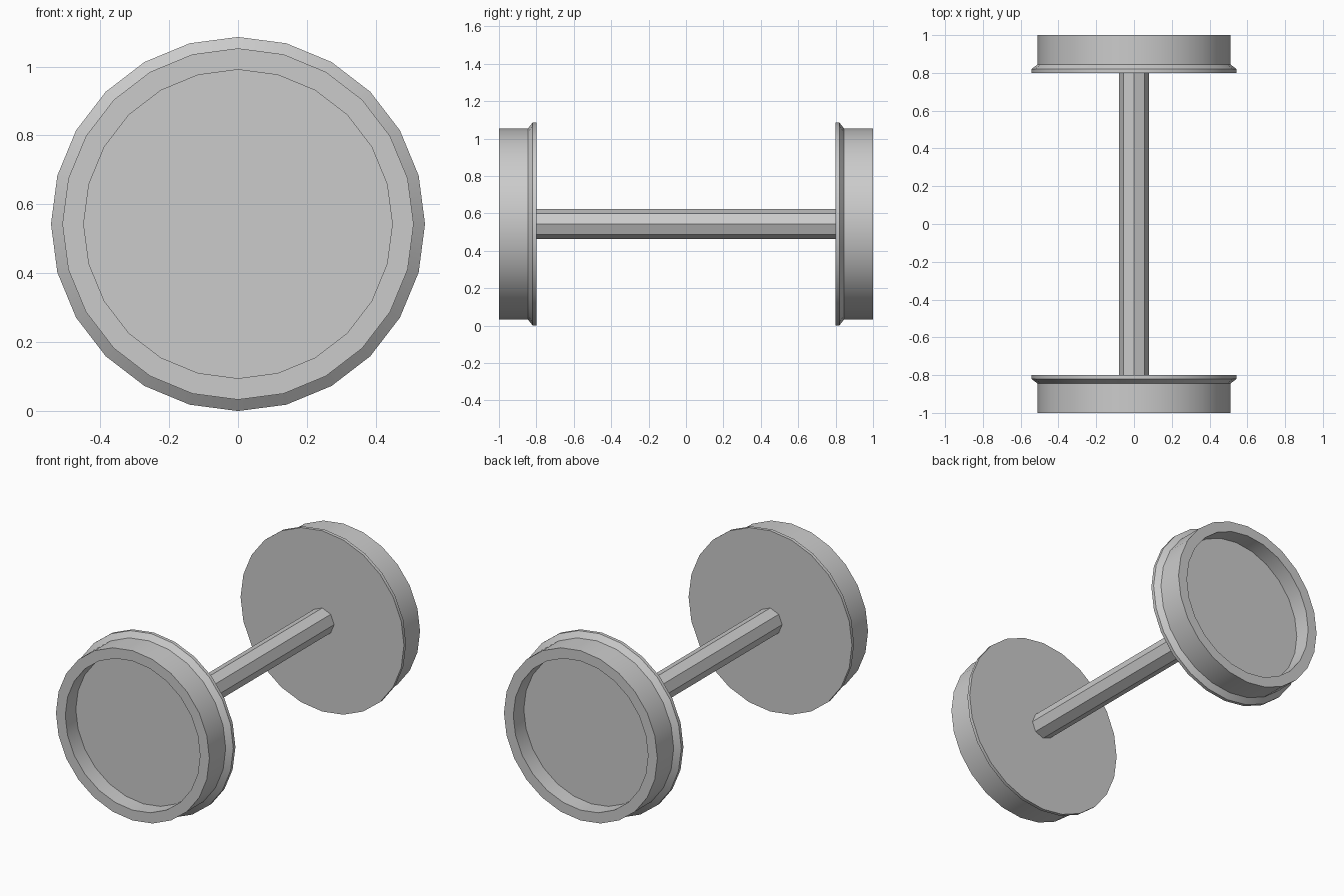
import bpy, bmesh, math

cube = bpy.data.objects.get("Cube")
if cube:
    bpy.data.objects.remove(cube, do_unlink=True)

RADIUS = 0.543          # flange radius, also the axle height

steel = bpy.data.materials.new("light grey steel")
steel.use_nodes = True
GREY = (0.6, 0.6, 0.6, 1.0)
steel.diffuse_color = GREY
steel.node_tree.nodes["Principled BSDF"].inputs["Base Color"].default_value = GREY


def turned_part(name, profile, sides, smooth):
    """Lathe a list of (radius, y) around the y axis and cap both ends."""
    bm = bmesh.new()
    rings = []
    for r, y in profile:
        angles = [2 * math.pi * i / sides for i in range(sides)]
        rings.append([bm.verts.new((r * math.cos(a), y, r * math.sin(a))) for a in angles])
    for a, b in zip(rings, rings[1:]):
        for i in range(sides):
            j = (i + 1) % sides
            bm.faces.new((a[i], a[j], b[j], b[i]))
    bm.faces.new(rings[0])
    bm.faces.new(rings[-1])
    bmesh.ops.recalc_face_normals(bm, faces=bm.faces)
    mesh = bpy.data.meshes.new(name)
    bm.to_mesh(mesh)
    bm.free()
    mesh.materials.append(steel)
    obj = bpy.data.objects.new(name, mesh)
    obj.location.z = RADIUS
    bpy.context.collection.objects.link(obj)
    if smooth:
        bpy.ops.object.select_all(action='DESELECT')
        obj.select_set(True)
        bpy.context.view_layer.objects.active = obj
        bpy.ops.object.shade_smooth_by_angle(angle=math.radians(30))
    return obj


# Wheel: flat inner face, flange, chamfer, tread, rim and recessed outer disc
WHEEL = [(RADIUS, 0.80), (RADIUS, 0.82), (0.51, 0.845),
         (0.51, 1.0), (0.448, 1.0), (0.448, 0.90)]
for name, side in (("front_wheel", -1), ("back_wheel", 1)):
    turned_part(name, [(r, side * y) for r, y in WHEEL], 24, True)

# Axle: octagonal bar between the wheels
turned_part("axle", [(0.079, -0.80), (0.079, 0.80)], 8, False)
